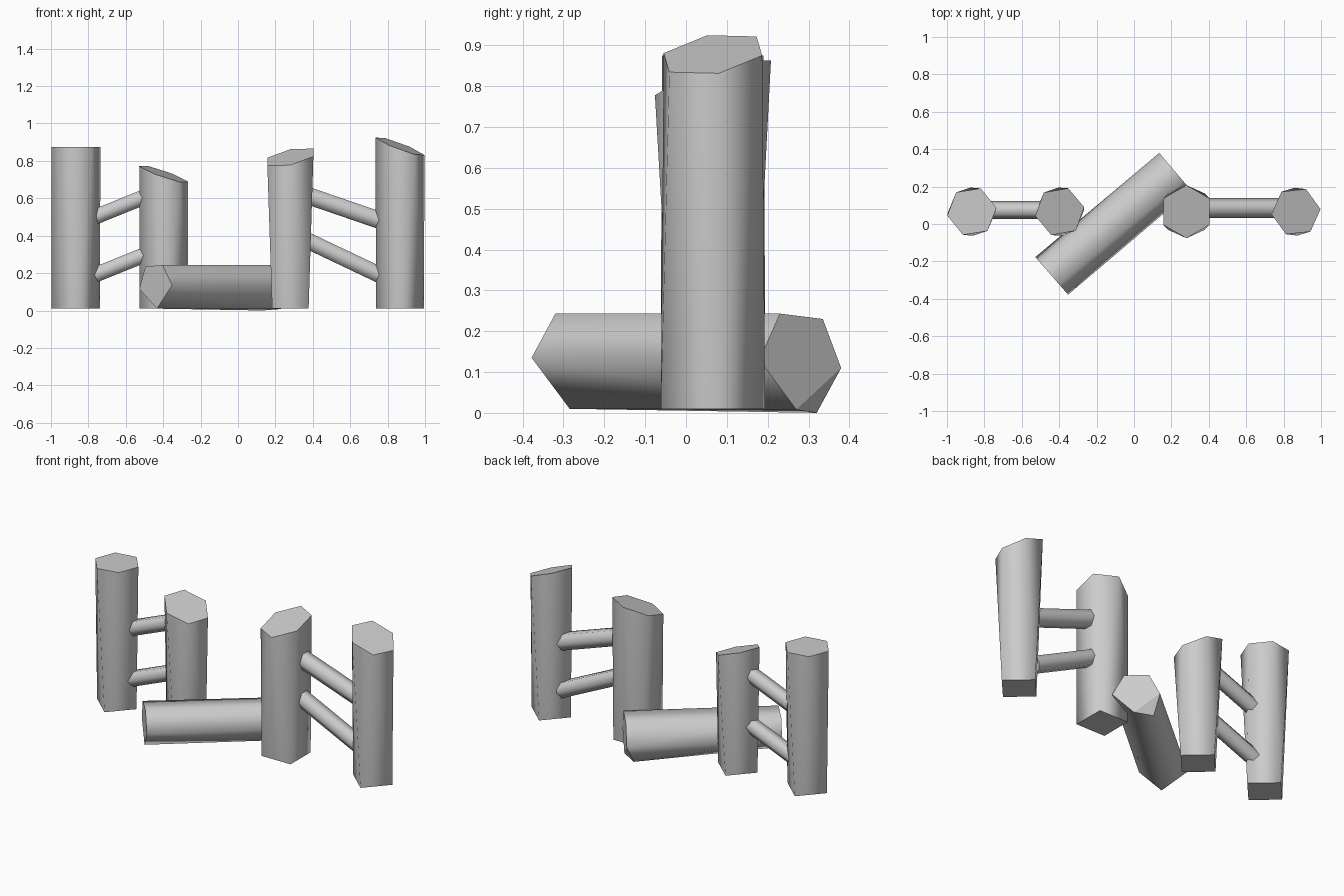
import bpy, bmesh
from math import cos, sin, radians, tau
from mathutils import Vector

cube = bpy.data.objects.get("Cube")
if cube:
    bpy.data.objects.remove(cube, do_unlink=True)

GREY = (0.6, 0.6, 0.6, 1)
mat = bpy.data.materials.new("plain_grey")
mat.use_nodes = True
mat.diffuse_color = GREY
bsdf = next(n for n in mat.node_tree.nodes if n.type == 'BSDF_PRINCIPLED')
bsdf.inputs["Base Color"].default_value = GREY


def hull(name, points, axis):
    """Convex timber: smooth sides, crisp flat ends."""
    bm = bmesh.new()
    for p in points:
        bm.verts.new(p)
    bmesh.ops.convex_hull(bm, input=bm.verts)
    bmesh.ops.dissolve_limit(bm, angle_limit=radians(2), verts=bm.verts, edges=bm.edges)
    bmesh.ops.recalc_face_normals(bm, faces=bm.faces)
    axis = Vector(axis).normalized()
    caps = {f for f in bm.faces if abs(f.normal.dot(axis)) > 0.75}
    for f in bm.faces:
        f.smooth = f not in caps
    for e in bm.edges:
        e.smooth = sum(f in caps for f in e.link_faces) != 1
    mesh = bpy.data.meshes.new(name)
    bm.to_mesh(mesh)
    bm.free()
    mesh.materials.append(mat)
    obj = bpy.data.objects.new(name, mesh)
    bpy.context.collection.objects.link(obj)


def ring(n, r, turn):
    return [(r * cos(tau * i / n + radians(turn)), r * sin(tau * i / n + radians(turn)))
            for i in range(n)]


def post(name, x, height, slope_x, slope_y, top_turn, foot_turn, r):
    """Hexagonal sawn top narrowing to a square foot."""
    y = 0.066
    top = [(x + a, y + b, height + a * slope_x + b * slope_y) for a, b in ring(6, r, top_turn)]
    foot = [(x + a, y + b, 0.01) for a, b in ring(4, r - 0.004, foot_turn)]
    hull(name, top + foot, (0, 0, 1))


def rail(name, start, end, r):
    """Six-sided bar between two posts, ends buried in the posts."""
    a, b = Vector(start), Vector(end)
    d = (b - a).normalized()
    side = Vector((0, 1, 0))
    up = d.cross(side)
    pts = [c + side * u + up * v for c in (a - d * 0.07, b + d * 0.07) for u, v in ring(6, r, 0)]
    hull(name, pts, d)


# Standing posts
post("outer_right_post", -0.867, 0.875, 0, 0, 9, 3, 0.133)
post("inner_right_post", -0.397, 0.73, -0.34, 0.14, 10, 3, 0.133)
post("inner_left_post", 0.28, 0.82, 0.2, 0.3, 30, 45, 0.142)
post("outer_left_post", 0.866, 0.878, -0.37, 0.14, 6, 3, 0.132)

# Slanted rails
for level, z in (("lower", 0.2), ("upper", 0.51)):
    rail(f"{level}_right_rail", (-0.74, 0.075, z), (-0.53, 0.075, z + 0.085), 0.047)
rail("upper_left_rail", (0.4, 0.085, 0.605), (0.72, 0.085, 0.495), 0.053)
rail("lower_left_rail", (0.4, 0.085, 0.36), (0.72, 0.085, 0.208), 0.05)

# Fallen log lying diagonally, with a chipped lower corner at the back
front = [(-0.214, 0.235), (-0.32, 0.243), (-0.378, 0.135), (-0.285, 0.01), (-0.177, 0.115)]
back = [(0.23, 0.243), (0.335, 0.23), (0.38, 0.11), (0.27, 0.008), (0.18, 0.13)]
log = [(-0.525 - (y + 0.18) * 0.872, y, z) for y, z in front]
log += [(0.135 + (0.38 - y) * 0.85, y, z) for y, z in back]
log.append((0.13, 0.32, 0))
hull("fallen_log", log, (0.77, 0.64, 0))
